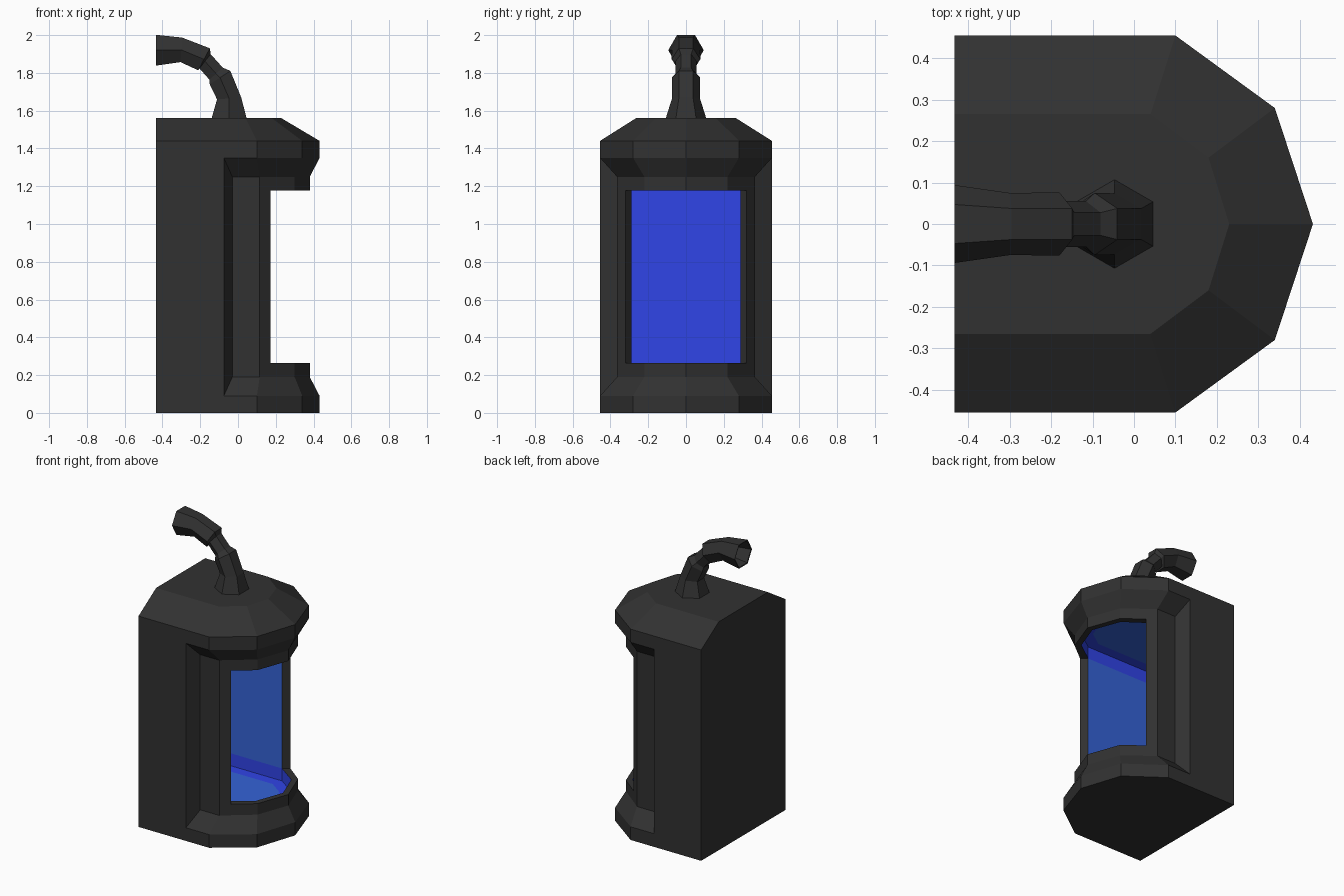
import bpy, bmesh, math
from mathutils import Vector

if "Cube" in bpy.data.objects:
    bpy.data.objects.remove(bpy.data.objects["Cube"])


def material(name, rgb):
    m = bpy.data.materials.new(name)
    m.diffuse_color = (*rgb, 1)
    m.use_nodes = True
    m.node_tree.nodes["Principled BSDF"].inputs["Base Color"].default_value = m.diffuse_color
    return m


DARK = material("dark_grey", (0.031, 0.031, 0.031))
BLUE = material("deep_blue", (0.03, 0.058, 0.80))
PALE = material("light_blue", (0.035, 0.125, 0.68))


def loft(name, rings, caps=True):
    """Skin equal-length rings of points into one mesh object."""
    bm = bmesh.new()
    loops = [[bm.verts.new(p) for p in r] for r in rings]
    n = len(loops[0])
    for a, b in zip(loops, loops[1:]):
        for i in range(n):
            j = (i + 1) % n
            bm.faces.new((a[i], a[j], b[j], b[i]))
    if caps:
        bm.faces.new(loops[0][::-1])
        bm.faces.new(loops[-1])
    bmesh.ops.remove_doubles(bm, verts=bm.verts, dist=1e-4)
    bmesh.ops.recalc_face_normals(bm, faces=bm.faces)
    me = bpy.data.meshes.new(name)
    bm.to_mesh(me)
    bm.free()
    ob = bpy.data.objects.new(name, me)
    bpy.context.collection.objects.link(ob)
    me.materials.append(DARK)
    return ob


def plan(half, z):
    """Mirror a half outline (y > 0, back to front) into a full ring."""
    full = [(x, -y) for x, y in half] + [(x, y) for x, y in half[::-1] if y > 0]
    return [(x, y, z) for x, y in full]


# Housing: D-shaped plan, with a recessed waist on the front half
outer = [(-.433, .455), (-.075, .455), (-.075, .455), (.10, .455), (.34, .28), (.432, 0)]
waist = [(-.433, .455), (-.075, .455), (-.03, .365), (.115, .365), (.30, .22), (.38, 0)]
crown = [(-.433, .265), (-.075, .265), (-.075, .265), (.04, .265), (.18, .16), (.23, 0)]
housing = loft("housing", [plan(h, z) for h, z in (
    (outer, 0), (outer, .09), (waist, .19), (waist, 1.25),
    (outer, 1.35), (outer, 1.44), (crown, 1.56))])

# Cutters for the inner chamber and the window opening
SILL, HEAD = .265, 1.177
chamber = [(-.38, .29), (.13, .29), (.27, .19), (.34, 0)]
opening = [(.127, .285), (.26, .395), (.60, .395)]
for name, half, z0, z1 in (("chamber_cutter", chamber, .18, 1.26),
                           ("window_cutter", opening, SILL, HEAD)):
    cutter = loft(name, [plan(half, z0), plan(half, z1)])
    cutter.hide_render = True
    mod = housing.modifiers.new(name, "BOOLEAN")
    mod.operation = "DIFFERENCE"
    mod.solver = "EXACT"
    mod.object = cutter

deps = bpy.context.evaluated_depsgraph_get()
mesh = bpy.data.meshes.new_from_object(housing.evaluated_get(deps))
housing.modifiers.clear()
housing.data = mesh
for ob in list(bpy.data.objects):
    if ob.name.endswith("cutter"):
        bpy.data.objects.remove(ob)
mesh.materials.clear()
for m in (DARK, BLUE, PALE):
    mesh.materials.append(m)

# Chamber colours: light side walls, deep back wall and edge bands
bm = bmesh.new()
bm.from_mesh(mesh)


def lining():
    return [f for f in bm.faces if all(
        abs(v.co.y) < .292 and v.co.x < .342 and .178 < v.co.z < 1.262 for v in f.verts)]


for z in (SILL, HEAD):
    faces = lining()
    geom = faces + list({e for f in faces for e in f.edges}) + list({v for f in faces for v in f.verts})
    bmesh.ops.bisect_plane(bm, geom=geom, dist=1e-4, plane_co=(0, 0, z), plane_no=(0, 0, 1))
bm.normal_update()
for f in bm.faces:
    f.material_index = 0
for f in lining():
    z = f.calc_center_median().z
    wall = abs(f.normal.z) < .5 and SILL < z < HEAD and f.normal.x < .9
    f.material_index = 2 if wall else 1

# Floor and ceiling: deep border around a light inset panel
ends = [f for f in lining() if abs(f.normal.z) > .5]
bmesh.ops.dissolve_limit(bm, angle_limit=.01, delimit={"MATERIAL"},
                         verts=list({v for f in ends for v in f.verts}),
                         edges=[e for f in ends for e in f.edges
                                if all(g in ends for g in e.link_faces)])
ends = [f for f in lining() if abs(f.normal.z) > .5]
bmesh.ops.inset_region(bm, faces=ends, thickness=.07, use_even_offset=True)
for f in ends:
    f.material_index = 2
bm.to_mesh(mesh)
bm.free()

# Hose: six-sided bent tube with a narrow joint and a hollow flared mouth
# (x, z, radius, heading in degrees)
stations = [(-.047, 1.56, .107, 90), (-.047, 1.665, .074, 95),
            (-.095, 1.775, .075, 123), (-.116, 1.796, .055, 132),
            (-.175, 1.862, .055, 140), (-.18, 1.872, .076, 152),
            (-.30, 1.922, .075, 176), (-.433, 1.92, .094, 180),
            (-.431, 1.92, .086, 180), (-.31, 1.92, .062, 178)]
rings = []
for x, z, r, deg in stations:
    a = math.radians(deg)
    up = Vector((math.sin(a), 0, -math.cos(a)))
    rings.append([Vector((x, 0, z)) + up * (r * math.sin(k * math.pi / 3))
                  + Vector((0, r * math.cos(k * math.pi / 3), 0)) for k in range(6)])
loft("hose", rings)
